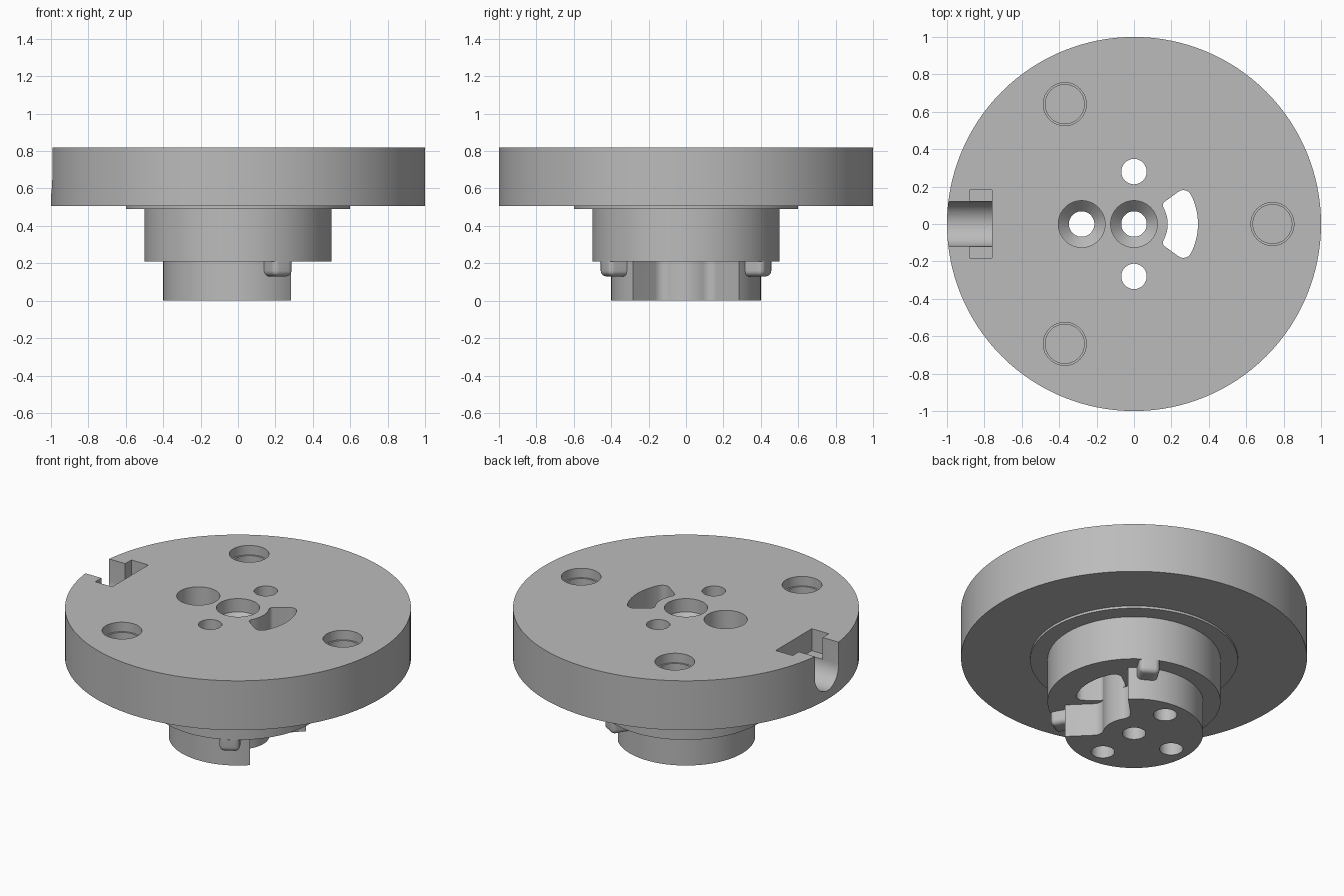
import bpy, bmesh
from math import cos, sin, asin, pi, radians
from mathutils import Matrix, Vector

cube = bpy.data.objects.get("Cube")
if cube:
    bpy.data.objects.remove(cube, do_unlink=True)

grey = bpy.data.materials.new("machined grey")
grey.use_nodes = True
COLOUR = (0.5, 0.5, 0.5, 1)
grey.diffuse_color = COLOUR
grey.node_tree.nodes["Principled BSDF"].inputs["Base Color"].default_value = COLOUR


def finish(bm, name):
    bmesh.ops.recalc_face_normals(bm, faces=bm.faces)
    mesh = bpy.data.meshes.new(name)
    bm.to_mesh(mesh)
    bm.free()
    mesh.materials.append(grey)
    obj = bpy.data.objects.new(name, mesh)
    bpy.context.collection.objects.link(obj)
    return obj


def lathe(name, profile, x=0, y=0, steps=48):
    """Closed solid turned from (radius, height) points that start and end on the axis."""
    bm = bmesh.new()
    verts = [bm.verts.new((r, 0, z)) for r, z in profile]
    edges = [bm.edges.new(pair) for pair in zip(verts, verts[1:])]
    bmesh.ops.spin(bm, geom=verts + edges, cent=(0, 0, 0), axis=(0, 0, 1),
                   angle=2 * pi, steps=steps, use_duplicate=False)
    bmesh.ops.remove_doubles(bm, verts=bm.verts, dist=1e-4)
    # merge each cap fan into one flat face
    bmesh.ops.dissolve_limit(bm, angle_limit=0.001, verts=bm.verts, edges=bm.edges)
    bmesh.ops.translate(bm, verts=bm.verts, vec=(x, y, 0))
    return finish(bm, name)


def rod(name, radius, z0, z1, x=0, y=0, steps=48):
    return lathe(name, [(0, z0), (radius, z0), (radius, z1), (0, z1)], x, y, steps)


def box(name, low, high):
    low, high = Vector(low), Vector(high)
    bm = bmesh.new()
    bmesh.ops.create_cube(bm, size=1, matrix=Matrix.Translation((low + high) / 2)
                          @ Matrix.Diagonal((*(high - low), 1)))
    return finish(bm, name)


def arc(cx, cy, r, a0, a1, n):
    return [(cx + r * cos(a0 + (a1 - a0) * i / n), cy + r * sin(a0 + (a1 - a0) * i / n))
            for i in range(n + 1)]


def sector(name, r0, r1, half, f0, f1, z0, z1):
    """Ring sector about +x with rounded inner (f0) and outer (f1) corners."""
    ri, ro = r0 + f0, r1 - f1
    pi_, po = half - asin(f0 / ri), half - asin(f1 / ro)
    side = half + pi / 2
    upper = arc(0, 0, r1, 0, po, 10)
    upper += arc(ro * cos(po), ro * sin(po), f1, po, side, 8)[1:]
    upper += arc(ri * cos(pi_), ri * sin(pi_), f0, side, pi_ + pi, 8)
    upper += arc(0, 0, r0, pi_, 0, 10)[1:]
    lower = [(x, -y) for x, y in reversed(upper[1:-1])]
    bm = bmesh.new()
    face = bm.faces.new([bm.verts.new((x, y, z0)) for x, y in upper + lower])
    top = bmesh.ops.extrude_face_region(bm, geom=[face])["geom"]
    bmesh.ops.translate(bm, vec=(0, 0, z1 - z0),
                        verts=[g for g in top if isinstance(g, bmesh.types.BMVert)])
    return finish(bm, name)


def cut(target, cutters):
    """Subtract each cutter in turn, then discard it."""
    for cutter in cutters:
        mod = target.modifiers.new("cut", "BOOLEAN")
        mod.operation, mod.solver, mod.object = "DIFFERENCE", "EXACT", cutter
        bpy.context.view_layer.update()
        result = target.evaluated_get(bpy.context.evaluated_depsgraph_get())
        mesh = bpy.data.meshes.new_from_object(result)
        target.modifiers.clear()
        target.data = mesh
        bpy.data.objects.remove(cutter, do_unlink=True)


TOP, FLANGE_BASE, STEP_BASE, HUB_BASE = 0.82, 0.505, 0.49, 0.21
HOLE = 0.068


def bolt_holes():
    return [rod("hole_cutter", HOLE, -0.1, 1, x, y, 32)
            for x, y in ((0, 0.28), (0, -0.28))]


def countersink(x, depth_z):
    return lathe("countersink_cutter", [(0, -0.1), (HOLE, -0.1), (HOLE, depth_z - 0.06),
                                        (0.125, depth_z), (0.125, 1), (0, 1)], x)


# flange with its shallow step and hub
flange = lathe("flange_and_hub", [(0, HUB_BASE), (0.5, HUB_BASE), (0.5, STEP_BASE),
                                  (0.6, STEP_BASE), (0.6, FLANGE_BASE), (1, FLANGE_BASE),
                                  (1, TOP), (0, TOP)], steps=128)
cutters = bolt_holes() + [countersink(0, 0.735), countersink(-0.28, 0.45)]
cutters.append(sector("slot_cutter", 0.18, 0.342, radians(36), 0.025, 0.045, -0.1, 1))

# three stepped blind pockets
for i in range(3):
    a = 2 * pi * i / 3
    cutters.append(lathe("pocket_cutter", [(0, 0.6), (0.104, 0.6), (0.104, TOP - 0.06),
                                           (0.115, TOP - 0.06), (0.115, 1), (0, 1)],
                         0.74 * cos(a), 0.74 * sin(a)))

# U-shaped edge channel and the cross slot over it
bm = bmesh.new()
outline = arc(0, 0.68, 0.12, pi, 2 * pi, 24) + [(0.12, 1), (-0.12, 1)]
face = bm.faces.new([bm.verts.new((-1.1, y, z)) for y, z in outline])
moved = bmesh.ops.extrude_face_region(bm, geom=[face])["geom"]
bmesh.ops.translate(bm, vec=(0.34, 0, 0),
                    verts=[g for g in moved if isinstance(g, bmesh.types.BMVert)])
cutters.append(finish(bm, "channel_cutter"))
cutters.append(box("cross_slot_cutter", (-0.88, -0.182, 0.68), (-0.7601, 0.182, 1)))
cut(flange, cutters)

# lower boss with its open quarter
boss = rod("lower_boss", 0.4, 0, HUB_BASE, steps=96)
cut(boss, bolt_holes() + [rod("hole_cutter", HOLE, -0.1, 1, x, 0) for x in (0, -0.28)]
    + [sector("quarter_cutter", 0.18, 0.8, radians(45), 0.06, 0.06, -0.1, 0.4)])

# rounded locating lugs either side of the open quarter
lugs = []
for name, sign in (("right_lug", -1), ("left_lug", 1)):
    lug = box(name, (-0.07, -0.06, 0.13), (0.06, 0.06, HUB_BASE))
    bm = bmesh.new()
    bm.from_mesh(lug.data)
    rounded = [e for e in bm.edges if min(v.co.z for v in e.verts) < 0.14
               and max(v.co.x for v in e.verts) > 0]
    bmesh.ops.bevel(bm, geom=rounded, offset=0.03, segments=5, profile=0.5, affect="EDGES")
    bm.transform(Matrix.Translation((0.215, sign * 0.385, 0))
                 @ Matrix.Rotation(sign * radians(60), 4, "Z"))
    bm.to_mesh(lug.data)
    bm.free()
    lugs.append(lug)

# smooth the turned walls, keep machined edges crisp
bpy.ops.object.select_all(action="DESELECT")
for obj in [flange, boss] + lugs:
    obj.select_set(True)
bpy.context.view_layer.objects.active = flange
bpy.ops.object.shade_smooth_by_angle(angle=radians(30))
